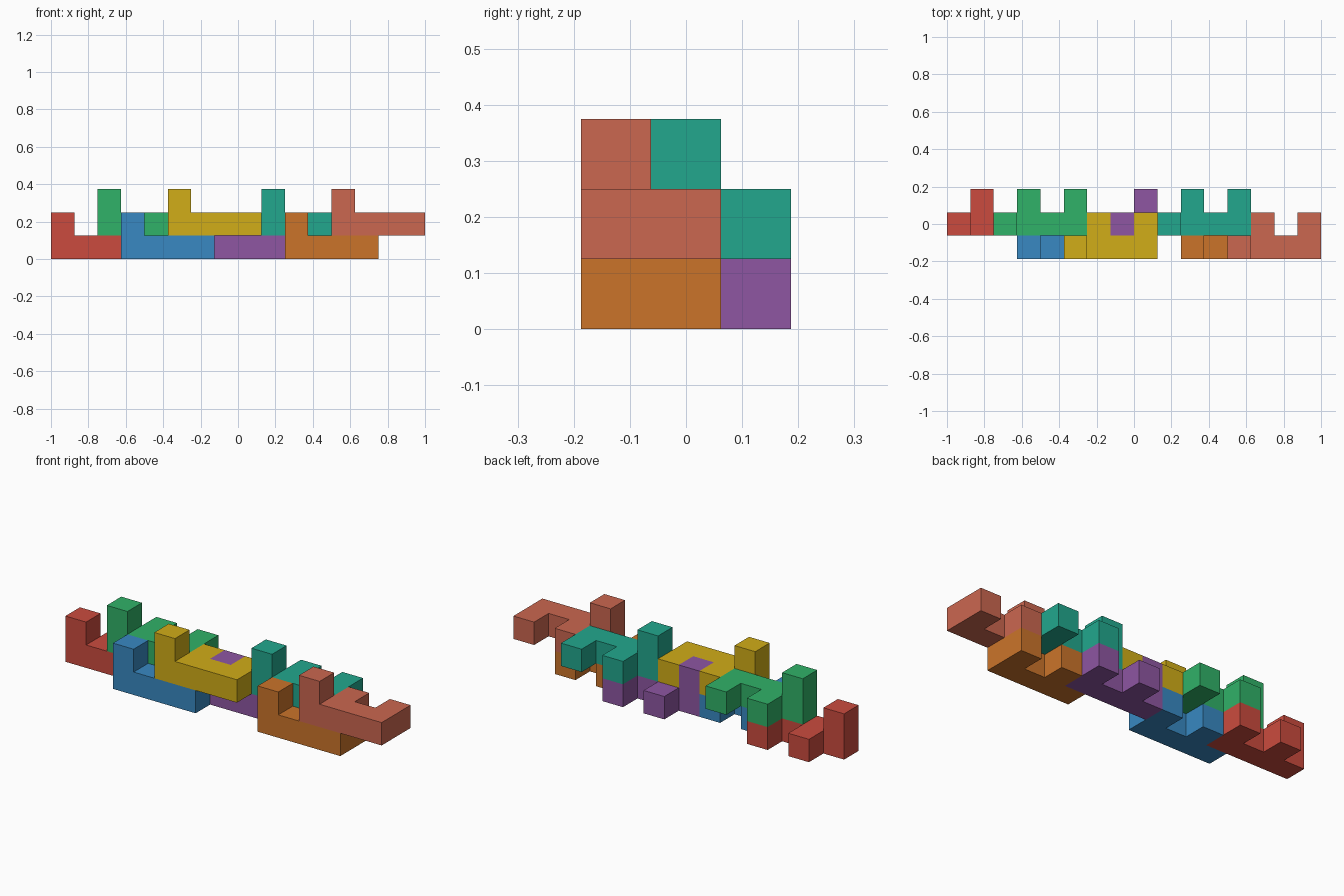
import bpy
import bmesh
import math
from mathutils import Vector

if "Cube" in bpy.data.objects:
    bpy.data.objects.remove(bpy.data.objects["Cube"])

U = 0.125                               # edge of one cube cell
ORIGIN = Vector((-1.0, -1.5 * U, 0.0))  # corner of the cell grid

# Every piece is the same: a bar of four, an upright at one end, two side pegs
CELLS = {(0, 0, 0), (1, 0, 0), (2, 0, 0), (3, 0, 0),
         (0, 0, 1), (1, 1, 0), (3, 1, 0)}


def linear(c):
    c /= 255
    return c / 12.92 if c <= 0.04045 else ((c + 0.055) / 1.055) ** 2.4


def make_piece(name, offset, rgb):
    bm = bmesh.new()
    for cell in CELLS:
        for axis in range(3):
            for side in (0, 1):
                near = list(cell)
                near[axis] += 2 * side - 1
                if tuple(near) in CELLS:
                    continue            # skip faces inside the piece
                a, b = (axis + 1) % 3, (axis + 2) % 3
                quad = []
                for da, db in ((0, 0), (1, 0), (1, 1), (0, 1)):
                    p = Vector(cell)
                    p[axis] += side
                    p[a] += da
                    p[b] += db
                    quad.append(bm.verts.new(p * U))
                bm.faces.new(quad if side else quad[::-1])
    # Weld the cells and merge coplanar squares into clean flat faces
    bmesh.ops.remove_doubles(bm, verts=bm.verts[:], dist=1e-4)
    bmesh.ops.dissolve_limit(bm, angle_limit=math.radians(1),
                             verts=bm.verts[:], edges=bm.edges[:])
    mesh = bpy.data.meshes.new(name)
    bm.to_mesh(mesh)
    bm.free()
    mat = bpy.data.materials.new(name + "_paint")
    mat.diffuse_color = (*[linear(c) for c in rgb], 1)
    mat.use_nodes = True
    mat.node_tree.nodes["Principled BSDF"].inputs["Base Color"].default_value = mat.diffuse_color
    mesh.materials.append(mat)
    obj = bpy.data.objects.new(name, mesh)
    obj.location = ORIGIN + Vector(offset) * U
    bpy.context.collection.objects.link(obj)


# Interlocking pieces: name, grid position, colour
PIECES = [
    ("red_piece", (0, 1, 0), (203, 75, 62)),
    ("green_piece", (2, 1, 1), (48, 178, 104)),
    ("blue_piece", (3, 0, 0), (56, 137, 194)),
    ("yellow_piece", (5, 0, 1), (209, 173, 24)),
    ("purple_piece", (7, 1, 0), (142, 86, 162)),
    ("teal_piece", (9, 1, 1), (34, 167, 141)),
    ("orange_piece", (10, 0, 0), (203, 116, 42)),
    ("salmon_piece", (12, 0, 1), (203, 103, 80)),
]
for piece in PIECES:
    make_piece(*piece)
